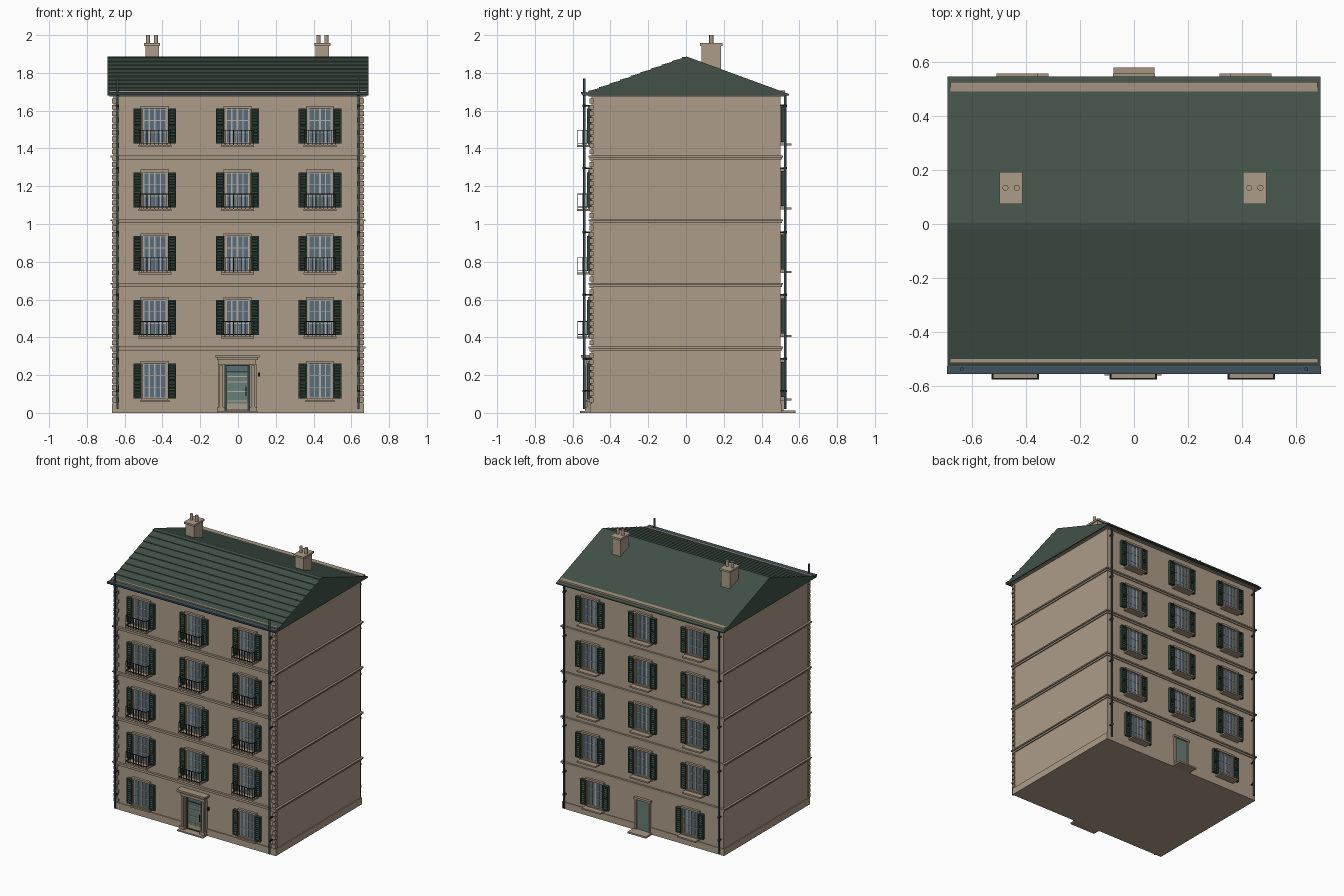
import bpy, bmesh, math
from mathutils import Matrix, Vector

if "Cube" in bpy.data.objects:
    bpy.data.objects.remove(bpy.data.objects["Cube"])


def material(name, rgb):
    m = bpy.data.materials.new(name)
    m.diffuse_color = (*rgb, 1)
    m.use_nodes = True
    m.node_tree.nodes["Principled BSDF"].inputs["Base Color"].default_value = m.diffuse_color
    return m


WALL = material("sandstone", (0.42, 0.335, 0.25))
TRIM = material("trim stone", (0.38, 0.30, 0.22))
ROOF = material("roof green", (0.054, 0.083, 0.064))
SHUTTER = material("shutter green", (0.034, 0.062, 0.048))
SLATE = material("slate blue metal", (0.05, 0.085, 0.11))
IRON = material("dark iron", (0.015, 0.02, 0.022))
GLASS = material("window glass", (0.10, 0.155, 0.205))
FRAME = material("pale frame", (0.46, 0.42, 0.37))
DOOR = material("door green", (0.14, 0.21, 0.18))

parts = {}


def part(name, mat):
    """Return the mesh under construction for a named part."""
    if name not in parts:
        parts[name] = (bmesh.new(), mat)
    return parts[name][0]


def box(bm, x, y, z, tilt=0):
    c = Vector((sum(x) / 2, sum(y) / 2, sum(z) / 2))
    s = Matrix.Diagonal((abs(x[1] - x[0]), abs(y[1] - y[0]), abs(z[1] - z[0]), 1))
    bmesh.ops.create_cube(bm, size=1, matrix=Matrix.Translation(c) @ Matrix.Rotation(tilt, 4, 'X') @ s)


def tube(bm, x, y, z0, z1, r, n=12):
    bmesh.ops.create_cone(bm, cap_ends=True, segments=n, radius1=r, radius2=r, depth=z1 - z0,
                          matrix=Matrix.Translation((x, y, (z0 + z1) / 2)))


def prism(bm, profile, half):
    """Extrude a y-z profile across the width."""
    face = bm.faces.new([bm.verts.new((-half, y, z)) for y, z in profile])
    new = bmesh.ops.extrude_face_region(bm, geom=[face])["geom"]
    bmesh.ops.translate(bm, verts=[v for v in new if isinstance(v, bmesh.types.BMVert)], vec=(2 * half, 0, 0))
    bmesh.ops.recalc_face_normals(bm, faces=bm.faces)


def facade(name, mat, side, u, d, z, tilt=0):
    """Box on the front (-1) or back (1) wall, d measured outward from the wall."""
    box(part(name, mat), u, (side * (0.5 + d[0]), side * (0.5 + d[1])), z, tilt)


# walls, plinth, string courses, cornice
box(part("walls", WALL), (-0.66, 0.66), (-0.5, 0.5), (0, 1.69))
box(part("plinth", WALL), (-0.667, 0.667), (-0.507, 0.505), (0, 0.05))
for k in range(1, 5):
    z = 0.342 + 0.337 * (k - 1)
    box(part("string_courses", TRIM), (-0.668, 0.668), (-0.509, 0.507), (z - 0.012, z))
    box(part("string_courses", TRIM), (-0.676, 0.676), (-0.516, 0.514), (z, z + 0.009))
box(part("cornice", TRIM), (-0.68, 0.68), (-0.515, 0.525), (1.675, 1.708))

# corner quoins on the front
for s in (-1, 1):
    for k in range(48):
        z = 0.055 + k * 0.0337
        inner = 0.642 if k % 2 else 0.630
        box(part("quoins", TRIM), (s * inner, s * 0.668), (-0.512, -0.490), (z, z + 0.026))

# roof with stepped tile rows on the front slope
def slope(y):
    return 1.885 - 0.361 * abs(y)


outline = [(0.546, 1.680), (0.546, slope(0.546)), (0.005, 1.886)]
for i in range(10):
    y = -0.02 - 0.055 * i
    outline += [(y, slope(y) + 0.005), (y, slope(y))]
outline += [(-0.538, slope(0.538)), (-0.538, 1.680)]
prism(part("roof", ROOF), outline, 0.69)

# front gutter
arc = [math.pi + math.pi * i / 8 for i in range(9)]
prism(part("gutter", SLATE), [(-0.541 + 0.015 * math.cos(a), 1.70 + 0.02 * math.sin(a)) for a in arc], 0.692)

# downpipes with brackets
for s in (-1, 1):
    tube(part("downpipes", SLATE), s * 0.638, -0.538, 0.02, 1.77, 0.0065)
    tube(part("downpipes", SLATE), s * 0.638, 0.525, 0.02, 1.69, 0.0065)
    for z in (0.11, 0.28, 0.62, 0.95, 1.29, 1.62):
        for y in (-0.538, 0.525):
            tube(part("pipe_brackets", IRON), s * 0.638, y, z, z + 0.012, 0.009)
            box(part("pipe_brackets", IRON), (s * 0.634, s * 0.642),
                (y, math.copysign(0.5, y)), (z + 0.002, z + 0.01))

# chimneys
for x in (-0.455, 0.447):
    box(part("chimneys", WALL), (x - 0.036, x + 0.036), (0.082, 0.184), (1.75, 1.945))
    box(part("chimneys", WALL), (x - 0.043, x + 0.043), (0.074, 0.193), (1.943, 1.957))
    for o in (-0.021, 0.021):
        tube(part("chimney_pots", WALL), x + o, 0.134, 1.95, 2.0, 0.011, 16)


def window(x, z, side, balcony=False):
    H = 0.185
    facade("window_glass", GLASS, side, (x - 0.062, x + 0.062), (-0.002, 0.003), (z, z + H))
    # casement bars
    for u in (-0.058, -0.03, 0, 0.03, 0.058):
        w = 0.0045 if u == 0 else 0.0028
        facade("window_bars", FRAME, side, (x + u - w, x + u + w), (0, 0.007), (z, z + H))
    for v in (0.003, 0.06, 0.122, H - 0.003):
        facade("window_bars", FRAME, side, (x - 0.06, x + 0.06), (0, 0.006), (z + v - 0.002, z + v + 0.002))
    # stone surround, lintel and sill
    for s in (-1, 1):
        facade("window_surrounds", TRIM, side, (x + s * 0.061, x + s * 0.069), (0, 0.014), (z - 0.005, z + H))
    facade("window_surrounds", TRIM, side, (x - 0.075, x + 0.075), (0, 0.018), (z + H, z + H + 0.014))
    wide, out = (0.088, 0.076) if balcony else (0.077, 0.03 if side < 0 else 0.058)
    facade("sills", TRIM, side, (x - wide, x + wide), (0, out), (z - 0.019, z - 0.008))
    facade("sills", TRIM, side, (x - 0.07, x + 0.07), (0, 0.018), (z - 0.008, z))
    # louvred shutters
    for s in (-1, 1):
        a, b = x + s * 0.070, x + s * 0.113
        facade("shutters", SHUTTER, side, (a, b), (0.002, 0.008), (z, z + H))
        for e in (a, b - s * 0.006):
            facade("shutters", SHUTTER, side, (e, e + s * 0.006), (0.002, 0.024), (z, z + H))
        for v in (0, 0.088, H - 0.008):
            facade("shutters", SHUTTER, side, (a, b), (0.002, 0.024), (z + v, z + v + 0.008))
        for k in range(11):
            v = z + 0.016 + k * 0.0153
            facade("shutters", SHUTTER, side, (a + s * 0.005, b - s * 0.005),
                   (0.006, 0.022), (v - 0.0015, v + 0.0015), -side * 0.6)
    # iron balcony railing
    if balcony:
        for v in (0.0, 0.068):
            facade("railings", IRON, side, (x - 0.086, x + 0.086), (0.070, 0.075), (z + v, z + v + 0.004))
            for s in (-1, 1):
                facade("railings", IRON, side, (x + s * 0.081, x + s * 0.086), (0, 0.075), (z + v, z + v + 0.004))
        for k in range(9):
            u = x + (k - 4) * 0.0209
            facade("railings", IRON, side, (u - 0.0015, u + 0.0015), (0.071, 0.074), (z - 0.008, z + 0.07))
        for s in (-1, 1):
            for d in (0.024, 0.048):
                facade("railings", IRON, side, (x + s * 0.082, x + s * 0.085), (d, d + 0.003), (z - 0.008, z + 0.07))


# window grid
for row in range(5):
    z = 0.076 + 0.3375 * row
    for col in (-1, 0, 1):
        if row or col:
            window(col * 0.437 - 0.003, z, -1, balcony=row > 0)
            window(col * (0.433 if row else 0.393), z + 0.008, 1)

# front door with pillared surround, canopy and step
facade("front_door", DOOR, -1, (-0.066, 0.058), (0, 0.006), (0.01, 0.215))
facade("door_transom", GLASS, -1, (-0.066, 0.058), (0, 0.006), (0.215, 0.25))
for u in (-0.063, 0.055):
    facade("door_frame", SHUTTER, -1, (u - 0.005, u + 0.005), (0, 0.012), (0.01, 0.25))
for z in (0.012, 0.215, 0.248):
    facade("door_frame", SHUTTER, -1, (-0.066, 0.058), (0, 0.012), (z, z + 0.006))
for z in (0.06, 0.11, 0.16, 0.19):
    facade("door_bars", FRAME, -1, (-0.055, 0.047), (0, 0.010), (z, z + 0.005))
for s in (-1, 1):
    c = -0.004 + s * 0.084
    facade("door_surround", TRIM, -1, (c - 0.018, c + 0.018), (0, 0.022), (0, 0.26))
    facade("door_surround", TRIM, -1, (c - 0.009, c + 0.009), (0.02, 0.032), (0.03, 0.25))
    facade("door_surround", TRIM, -1, (c - 0.020, c + 0.020), (0.0, 0.036), (0, 0.03))
facade("door_surround", TRIM, -1, (-0.102, 0.094), (0, 0.03), (0.255, 0.285))
facade("door_canopy", TRIM, -1, (-0.112, 0.106), (0, 0.045), (0.280, 0.292))
facade("door_canopy", TRIM, -1, (-0.118, 0.114), (0, 0.055), (0.292, 0.306))
facade("front_step", TRIM, -1, (-0.11, 0.102), (0, 0.06), (0, 0.010))
facade("door_bell", IRON, -1, (0.105, 0.117), (0, 0.012), (0.193, 0.215))
tube(part("door_handle", IRON), 0.042, -0.514, 0.09, 0.14, 0.003, 8)

# back door with frame and step
facade("back_door", DOOR, 1, (-0.05, 0.05), (0, 0.007), (0.01, 0.235))
for s in (-1, 1):
    facade("back_door_frame", TRIM, 1, (s * 0.05, s * 0.062), (0, 0.016), (0, 0.235))
facade("back_door_frame", TRIM, 1, (-0.068, 0.068), (0, 0.02), (0.235, 0.25))
facade("back_step", TRIM, 1, (-0.075, 0.075), (0, 0.08), (0, 0.012))

# turn every part into an object
for name, (bm, mat) in parts.items():
    mesh = bpy.data.meshes.new(name)
    bm.to_mesh(mesh)
    bm.free()
    mesh.materials.append(mat)
    ob = bpy.data.objects.new(name, mesh)
    bpy.context.collection.objects.link(ob)
    if name in ("downpipes", "chimney_pots", "gutter", "pipe_brackets", "door_handle"):
        bpy.context.view_layer.objects.active = ob
        ob.select_set(True)
        bpy.ops.object.shade_smooth_by_angle(angle=math.radians(40))
        ob.select_set(False)
